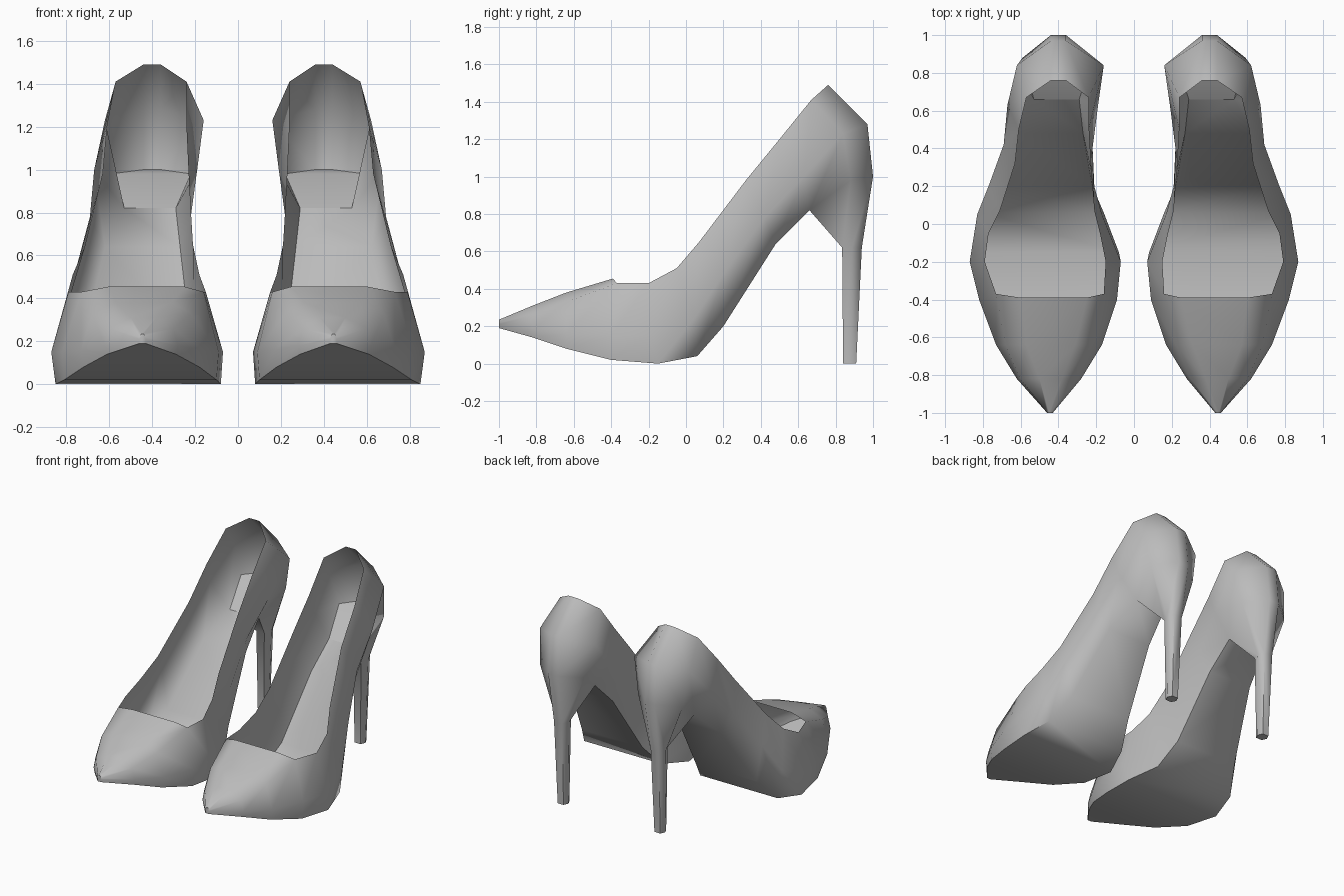
import bpy, bmesh, math

cube = bpy.data.objects.get("Cube")
if cube:
    bpy.data.objects.remove(cube, do_unlink=True)

GREY = (0.5, 0.5, 0.5, 1.0)
grey = bpy.data.materials.new("soft grey")
grey.use_nodes = True
grey.diffuse_color = GREY
grey.node_tree.nodes["Principled BSDF"].inputs["Base Color"].default_value = GREY

# Lengthwise guide lines from toe to heel: y, z, inner x, outer x
crest = [(-1, .235, .44, .45), (-.82, .31, .38, .5), (-.64, .38, .31, .57), (-.39, .455, .25, .6)]
rim = [(-1, .22, .43, .46), (-.82, .26, .3, .6), (-.64, .33, .22, .68), (-.37, .43, .16, .73),
       (-.2, .43, .15, .79), (-.05, .51, .18, .77), (.07, .65, .21, .71), (.32, .98, .23, .63),
       (.5, 1.2, .24, .61), (.67, 1.41, .24, .57), (.76, 1.49, .36, .44)]
waist = [(-1, .21, .43, .46), (-.82, .18, .28, .62), (-.64, .16, .17, .73), (-.4, .15, .09, .82),
         (-.2, .15, .07, .87), (.05, .25, .17, .83), (.2, .48, .21, .77), (.42, .78, .22, .69),
         (.63, 1, .19, .67), (.84, 1.23, .16, .62), (.97, 1.28, .36, .44)]
sole = [(-1, .19, .43, .46), (-.82, .14, .29, .61), (-.64, .08, .18, .72), (-.4, .02, .1, .81),
        (-.15, 0, .08, .85), (.06, .04, .16, .8), (.2, .2, .22, .72), (.48, .64, .27, .62),
        (.66, .82, .29, .53), (.88, .98, .22, .59), (1, 1, .36, .44)]
TOE_END, HEEL_START = 3, 8


def finish(bm, name):
    """Turn the mesh into a smooth object, mirrored to make the pair."""
    mesh = bpy.data.meshes.new(name)
    bm.to_mesh(mesh)
    bm.free()
    mesh.materials.append(grey)
    obj = bpy.data.objects.new(name, mesh)
    bpy.context.collection.objects.link(obj)
    bpy.ops.object.select_all(action='DESELECT')
    obj.select_set(True)
    bpy.context.view_layer.objects.active = obj
    bpy.ops.object.shade_smooth_by_angle(angle=math.radians(60))
    pair = obj.modifiers.new("Pair", 'MIRROR')
    pair.use_mirror_merge = False
    return obj


def add_line(bm, line):
    """Vertices on the inner and outer side of one guide line."""
    return ([bm.verts.new((xi, y, z)) for y, z, xi, xo in line],
            [bm.verts.new((xo, y, z)) for y, z, xi, xo in line])


# Shoe shell: closed toe box, open side walls, sole and heel in one skin
bm = bmesh.new()
crest_in, crest_out = add_line(bm, crest)
rim_in, rim_out = add_line(bm, rim)
waist_in, waist_out = add_line(bm, waist)
sole_in, sole_out = add_line(bm, sole)
loop = [rim_in, waist_in, sole_in, sole_out, waist_out, rim_out, crest_out, crest_in]
for a, b in zip(loop, loop[1:] + loop[:1]):
    count = min(len(a), len(b)) - 1
    if a is sole_in:
        count = HEEL_START
    for k in range(count):
        bm.faces.new((a[k], a[k + 1], b[k + 1], b[k]))

# Toe tip and back of the heel cup
bm.faces.new([line[0] for line in loop])
bm.faces.new((rim_in[-1], rim_out[-1], waist_out[-1], waist_in[-1]))
bm.faces.new((waist_in[-1], waist_out[-1], sole_out[-1], sole_in[-1]))

# Slim heel tapering down from the cup
ring = sole_in[HEEL_START:] + sole_out[HEEL_START:][::-1]
for z, front, back, half in ((.62, .835, .94, .055), (0, .84, .91, .04)):
    mid = (front + back) / 2
    spots = [(-.6, front), (-1, mid), (-.6, back), (.6, back), (1, mid), (.6, front)]
    lower = [bm.verts.new((.4 + s * half, y, z)) for s, y in spots]
    for i in range(6):
        j = (i + 1) % 6
        bm.faces.new((ring[i], ring[j], lower[j], lower[i]))
    ring = lower
bm.faces.new(ring)
finish(bm, "shoe_shells")

# Heel insoles closing the cup floor
bm = bmesh.new()
left, right = add_line(bm, sole[HEEL_START:])
for k in range(len(left) - 1):
    bm.faces.new((left[k], right[k], right[k + 1], left[k + 1]))
finish(bm, "heel_insoles")
